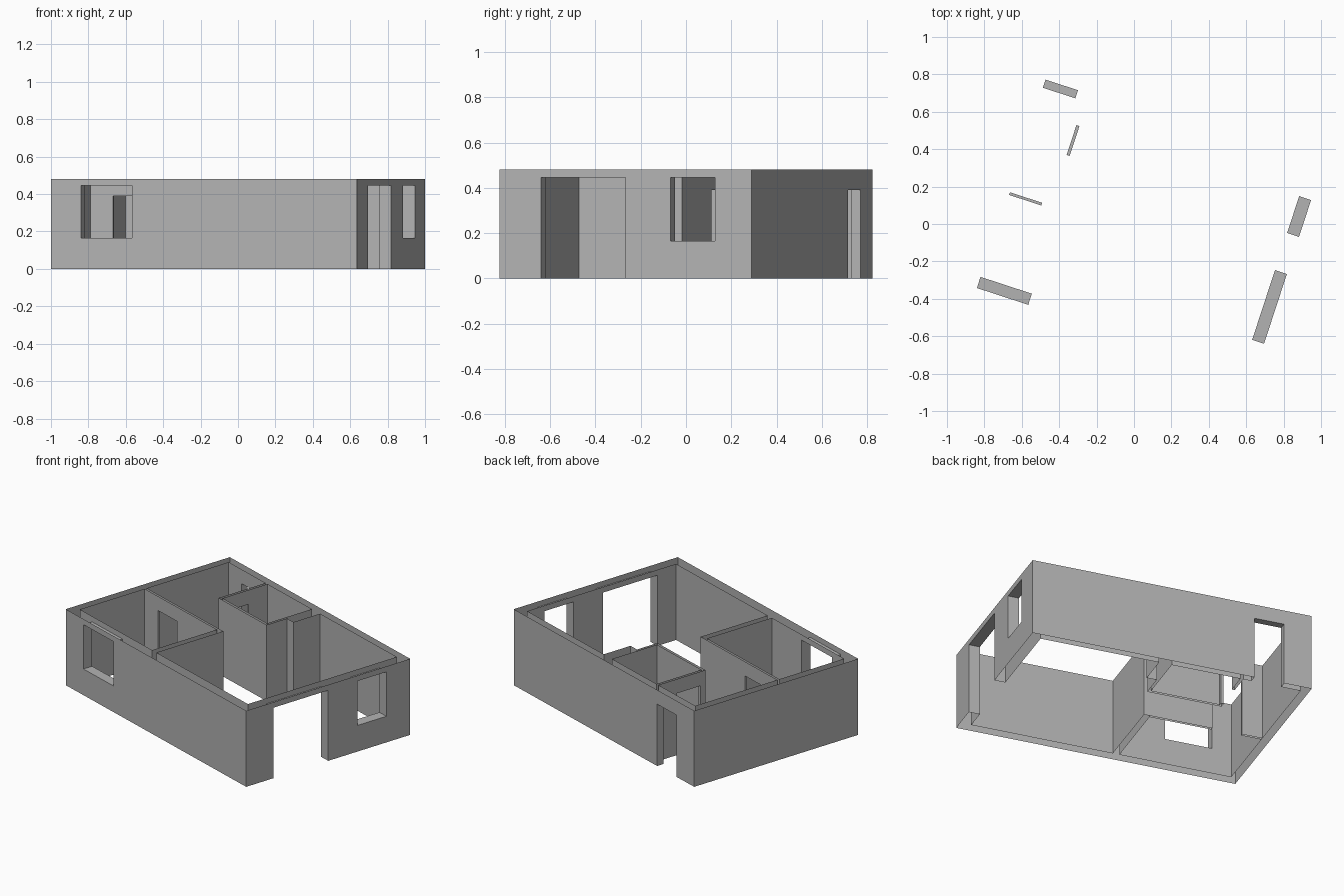
import bpy, math
from mathutils import Matrix, Vector

cube = bpy.data.objects.get("Cube")
if cube:
    bpy.data.objects.remove(cube, do_unlink=True)

HEIGHT = 0.48
TURN = Matrix.Rotation(math.radians(-18.12), 4, 'Z')

grey = bpy.data.materials.new("plaster_grey")
grey.use_nodes = True
grey.diffuse_color = (0.45, 0.45, 0.45, 1)
grey.node_tree.nodes["Principled BSDF"].inputs["Base Color"].default_value = (0.45, 0.45, 0.45, 1)


def rectangle(u0, u1, v0, v1):
    return [(u0, v0), (u1, v0), (u1, v1), (u0, v1)]


# Openings: axis the wall runs along, span along it, wall faces across it, sill, head
OPENINGS = {
    "entrance": (1, -0.392, 0.0, 0.793, 0.86, 0, 0.445),
    "right_window": (1, 0.209, 0.416, 0.793, 0.86, 0.165, 0.445),
    "front_window": (0, -0.692, -0.403, -0.5865, -0.524, 0.165, 0.445),
    "back_door": (0, -0.69, -0.507, 0.541, 0.5865, 0, 0.39),
    "bathroom_door": (1, 0.239, 0.407, -0.457, -0.44, 0, 0.39),
    "bedroom_door": (0, -0.683, -0.502, -0.06, -0.045, 0, 0.39),
}

# Floor plan outlines, counter-clockwise
OUTSIDE = rectangle(-0.86, 0.86, -0.5865, 0.5865)
BEDROOM = rectangle(-0.81, -0.12, -0.524, -0.06)
BATHROOM = rectangle(-0.44, -0.016, 0.22, 0.541)
LIVING = [(-0.81, -0.045), (-0.08, -0.045), (-0.08, -0.524), (0.793, -0.524),
          (0.793, 0.541), (0.062, 0.541), (0.062, 0.35), (0, 0.35),
          (0, 0.204), (-0.457, 0.204), (-0.457, 0.541), (-0.81, 0.541)]


def make_object(name, quads):
    """Build one object from (corners, facing direction) quads."""
    verts, faces = [], []
    for corners, facing in quads:
        pts = [Vector(c) for c in corners]
        if (pts[1] - pts[0]).cross(pts[2] - pts[1]).dot(Vector(facing)) < 0:
            pts.reverse()
        faces.append(range(len(verts), len(verts) + 4))
        verts += pts
    mesh = bpy.data.meshes.new(name)
    mesh.from_pydata(verts, [], [tuple(f) for f in faces])
    mesh.transform(TURN)
    mesh.materials.append(grey)
    mesh.update()
    obj = bpy.data.objects.new(name, mesh)
    bpy.context.collection.objects.link(obj)


def place(axis, s, t, z):
    return (s, t, z) if axis == 0 else (t, s, z)


def upright(axis, s0, s1, t, z0, z1):
    return [place(axis, *p) for p in ((s0, t, z0), (s1, t, z0), (s1, t, z1), (s0, t, z1))]


def wall_sheets(name, outline, side):
    """Upright wall surfaces along an outline, left open at doors and windows."""
    quads = []
    for p, q in zip(outline, outline[1:] + outline[:1]):
        axis = 0 if p[1] == q[1] else 1
        t = p[1 - axis]
        lo, hi = sorted((p[axis], q[axis]))
        facing = ((q[1] - p[1]) * side, (p[0] - q[0]) * side, 0)
        cuts = sorted(o[1:] for o in OPENINGS.values()
                      if o[0] == axis and t in o[3 - 1 + 1:5] and lo < o[1] and o[2] < hi)
        start = lo
        for s0, s1, _, _, sill, head in cuts:
            quads.append((upright(axis, start, s0, t, 0, HEIGHT), facing))
            quads.append((upright(axis, s0, s1, t, head, HEIGHT), facing))
            if sill > 0:
                quads.append((upright(axis, s0, s1, t, 0, sill), facing))
            start = s1
        quads.append((upright(axis, start, hi, t, 0, HEIGHT), facing))
    make_object(name, quads)


def reveal(name, axis, s0, s1, t0, t1, sill, head):
    """Jambs, head and sill lining one opening."""
    quads = []
    for s, sign in ((s0, 1), (s1, -1)):
        jamb = [place(axis, s, t, z) for t, z in
                ((t0, sill), (t1, sill), (t1, head), (t0, head))]
        quads.append((jamb, place(axis, sign, 0, 0)))
    for z, sign in ((sill, 1), (head, -1)):
        if z > 0:
            flat = [place(axis, s, t, z) for s, t in rectangle(s0, s1, t0, t1)]
            quads.append((flat, (0, 0, sign)))
    make_object(name + "_reveal", quads)


# Outer shell and the walls of each room
wall_sheets("outer_walls", OUTSIDE, 1)
wall_sheets("bedroom_walls", BEDROOM, -1)
wall_sheets("bathroom_walls", BATHROOM, -1)
wall_sheets("living_room_walls", LIVING, -1)

# Linings of doors and windows
for label, opening in OPENINGS.items():
    reveal(label, *opening)
